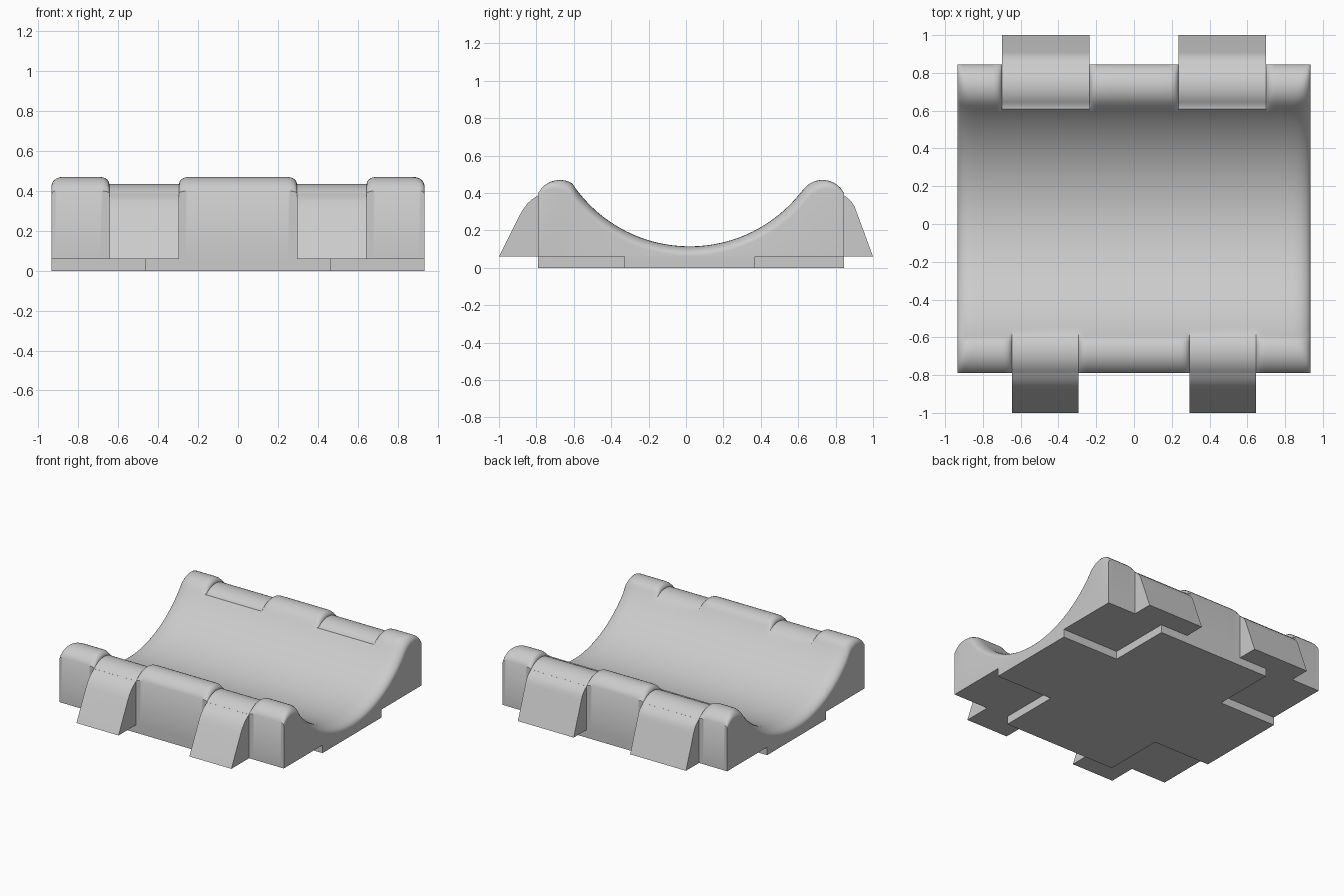
import bpy, bmesh, math

cube = bpy.data.objects.get("Cube")
if cube:
    bpy.data.objects.remove(cube, do_unlink=True)

grey = bpy.data.materials.new("plain_grey")
grey.use_nodes = True
COLOUR = (0.6, 0.6, 0.6, 1)
grey.diffuse_color = COLOUR
grey.node_tree.nodes["Principled BSDF"].inputs["Base Color"].default_value = COLOUR

# Main sizes
HALF_X, FRONT, BACK, FLOOR = 0.935, -0.79, 0.845, 0.06
FRONT_SLOT, BACK_SLOT = (0.295, 0.645), (0.235, 0.70)
VALLEY_Y, VALLEY_R, VALLEY_Z = 0.02, 0.755, 0.115
RIDGES = (-0.675, 0.73)
SLOT_R, END_R = 0.045, 0.09


def finish(bm, name, smooth=False):
    bmesh.ops.recalc_face_normals(bm, faces=bm.faces)
    mesh = bpy.data.meshes.new(name)
    bm.to_mesh(mesh)
    bm.free()
    mesh.materials.append(grey)
    obj = bpy.data.objects.new(name, mesh)
    bpy.context.collection.objects.link(obj)
    if smooth:
        bpy.ops.object.select_all(action='DESELECT')
        obj.select_set(True)
        bpy.context.view_layer.objects.active = obj
        bpy.ops.object.shade_smooth_by_angle(angle=math.radians(35))
    return obj


def extrude(name, points, offset, smooth=False):
    bm = bmesh.new()
    face = bm.faces.new([bm.verts.new(p) for p in points])
    new = bmesh.ops.extrude_face_region(bm, geom=[face], use_keep_orig=True)["geom"]
    bmesh.ops.translate(bm, vec=offset, verts=[v for v in new if isinstance(v, bmesh.types.BMVert)])
    return finish(bm, name, smooth)


def arc(y, centre, z, r):
    return z + math.sqrt(max(r * r - (y - centre) ** 2, 0))


def round_off(d, r):
    """Share of a quarter-round drop at distance d from its edge."""
    u = 1 - min(max(d / r, 0), 1)
    return 1 - math.sqrt(1 - u * u)


def valley(y):
    return VALLEY_Z + VALLEY_R - math.sqrt(VALLEY_R ** 2 - min(abs(y - VALLEY_Y), 0.74) ** 2)


def height(x, y):
    ridge, slot = (RIDGES[0], FRONT_SLOT) if y < VALLEY_Y else (RIDGES[1], BACK_SLOT)
    h = valley(y)
    outward = (ridge - y) if y < VALLEY_Y else (y - ridge)
    if outward > -0.11:
        # Rounded ridge, lowered where the straps cross it
        h = min(h, arc(y, ridge, 0.34, 0.13))
        low = min(h, arc(y, ridge, 0.27, 0.165))
        gap = max(slot[0] - abs(x), abs(x) - slot[1], 0)
        h -= (h - low) * round_off(gap, SLOT_R)
    # Rounded open ends, tighter towards the outside of each ridge
    fade = min(max((outward + 0.11) / 0.22, 0), 1)
    steep = VALLEY_R / math.sqrt(VALLEY_R ** 2 - min(abs(y - VALLEY_Y), 0.6) ** 2)
    drop = 0.05 * steep * (1 - fade) + 0.02 * fade
    width = END_R * (1 - fade) + 0.02 * fade
    return h - drop * round_off(HALF_X - abs(x), width)


# Curved body, lofted along x
steps = [0, 0.02, 0.08, 0.18, 0.32, 0.5, 0.72, 1]
half = {0.0, 0.12, 0.47, 0.78}
for inner, outer in (FRONT_SLOT, BACK_SLOT):
    half |= {inner - s * SLOT_R for s in steps} | {outer + s * SLOT_R for s in steps}
half |= {HALF_X - s * END_R for s in steps}
half = {round(x, 4) for x in half}
stations = sorted(half | {-x for x in half})
COUNT = 90
ys = [FRONT + (BACK - FRONT) * i / COUNT for i in range(COUNT + 1)]

bm = bmesh.new()
rings = []
for x in stations:
    ring = [bm.verts.new((x, y, height(x, y))) for y in ys]
    ring += [bm.verts.new((x, y, FLOOR)) for y in (BACK, FRONT)]
    rings.append(ring)
for a, b in zip(rings, rings[1:]):
    for i in range(len(a)):
        j = (i + 1) % len(a)
        bm.faces.new((a[i], a[j], b[j], b[i]))
bm.faces.new(rings[0])
bm.faces.new(rings[-1])
finish(bm, "curved_body", True)

# Cross-shaped foot with open corners
ARM_X, ARM_FRONT, ARM_BACK = 0.465, -0.33, 0.37
right_side = [(ARM_X, FRONT), (ARM_X, ARM_FRONT), (HALF_X, ARM_FRONT),
              (HALF_X, ARM_BACK), (ARM_X, ARM_BACK), (ARM_X, BACK)]
outline = right_side + [(-x, y) for x, y in reversed(right_side)]
extrude("cross_foot", [(x, y, 0) for x, y in outline], (0, 0, FLOOR))

# Sloping straps over the front and back
front_profile = [(-1, FLOOR), (-0.89, 0.28), (-0.87, 0.315), (-0.845, 0.347),
                 (-0.82, 0.369), (FRONT, 0.388), (-0.74, 0.415), (-0.74, FLOOR)]
back_profile = [(1, FLOOR), (0.91, 0.305), (0.9, 0.33), (0.885, 0.354),
                (0.867, 0.372), (BACK, 0.388), (0.79, 0.415), (0.79, FLOOR)]
for place, profile, (inner, outer) in (("front", front_profile, FRONT_SLOT),
                                       ("back", back_profile, BACK_SLOT)):
    for side, start in (("left", inner), ("right", -outer)):
        extrude(f"{place}_{side}_strap", [(start, y, z) for y, z in profile],
                (outer - inner, 0, 0), True)
